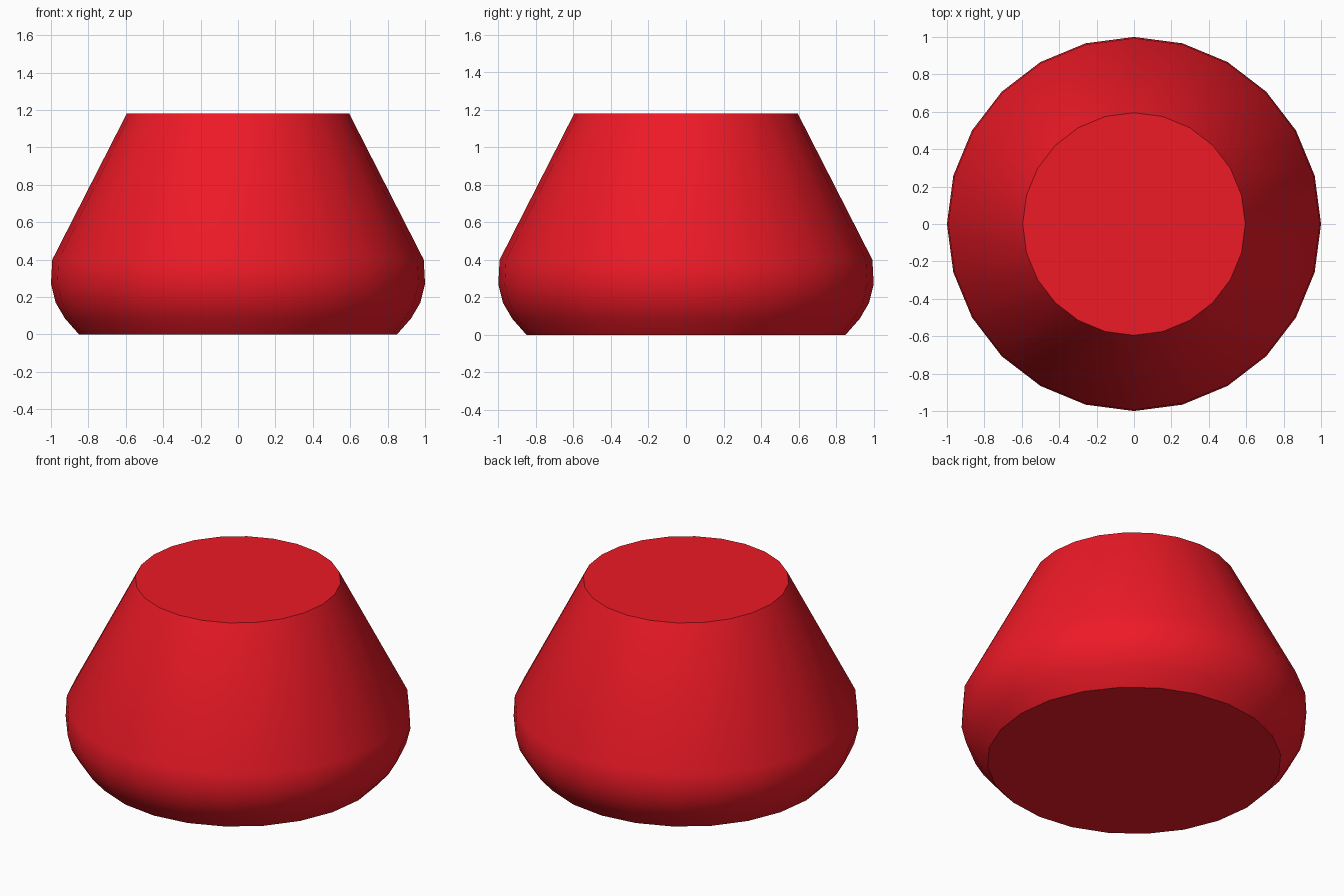
import bpy, bmesh, math

if "Cube" in bpy.data.objects:
    bpy.data.objects.remove(bpy.data.objects["Cube"])

SIDES = 24

mat = bpy.data.materials.new("red")
mat.diffuse_color = (0.85, 0.01, 0.02, 1)
mat.use_nodes = True
mat.node_tree.nodes["Principled BSDF"].inputs["Base Color"].default_value = mat.diffuse_color


def lathe(name, profile):
    """Closed solid of revolution from (radius, height) points, bottom to top."""
    bm = bmesh.new()
    rings = [[bm.verts.new((r * math.cos(2 * math.pi * i / SIDES),
                            r * math.sin(2 * math.pi * i / SIDES), z))
              for i in range(SIDES)] for r, z in profile]
    for low, high in zip(rings, rings[1:]):
        for i in range(SIDES):
            j = (i + 1) % SIDES
            bm.faces.new((low[i], low[j], high[j], high[i]))
    bm.faces.new(rings[0][::-1])
    bm.faces.new(rings[-1])
    mesh = bpy.data.meshes.new(name)
    bm.to_mesh(mesh)
    bm.free()
    mesh.materials.append(mat)
    obj = bpy.data.objects.new(name, mesh)
    bpy.context.collection.objects.link(obj)
    bpy.ops.object.select_all(action='DESELECT')
    obj.select_set(True)
    bpy.context.view_layer.objects.active = obj
    bpy.ops.object.shade_smooth_by_angle(angle=math.radians(25))
    return obj


# One closed body: rounded base flowing into a tapered, flat-topped upper part
lathe("tapered_body", [(0.85, 0.0), (0.925, 0.085), (0.975, 0.17),
                       (1.0, 0.27), (0.993, 0.4), (0.595, 1.18)])
